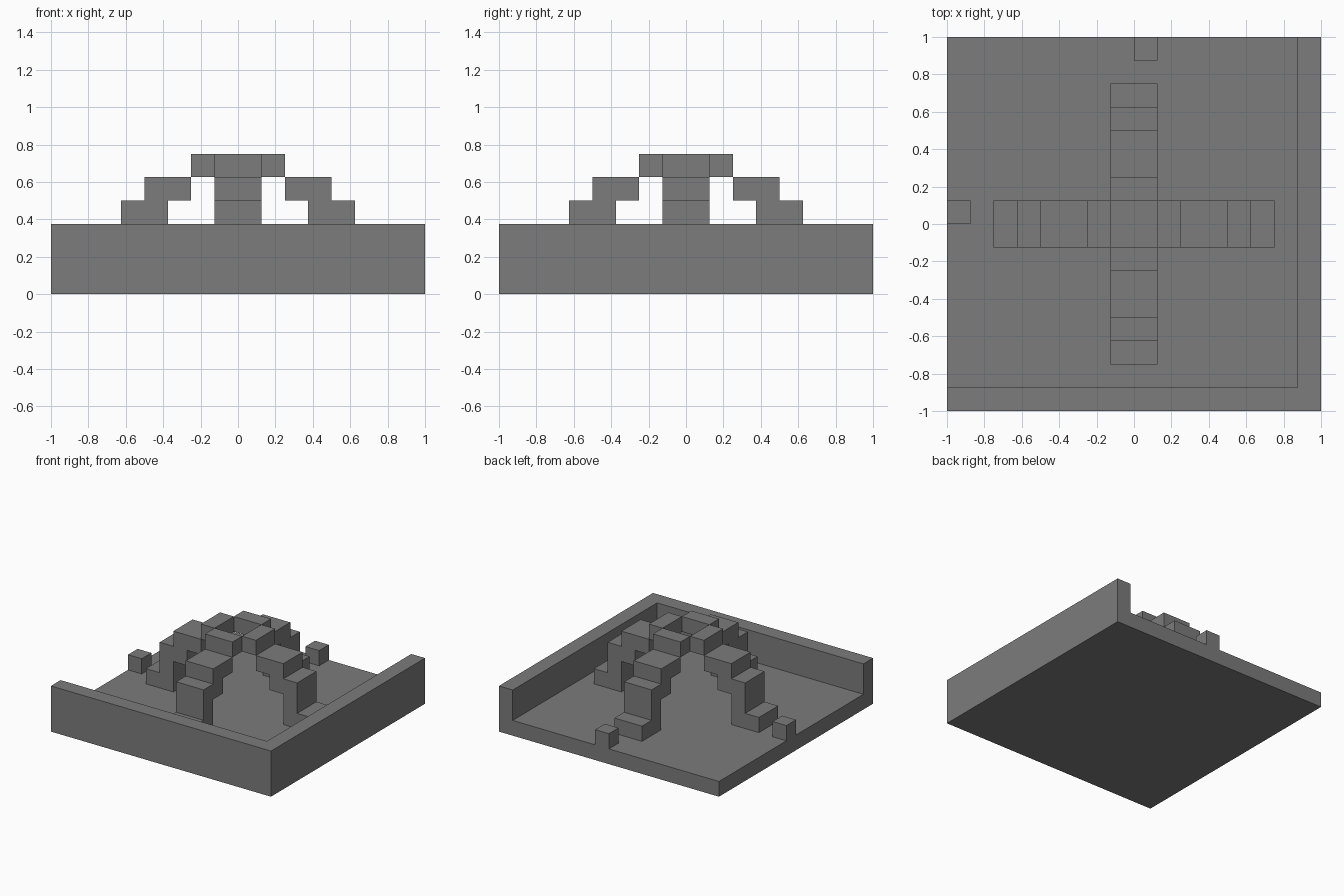
import bpy, bmesh, math
from mathutils import Matrix, Vector

U = 0.125  # one block

cube = bpy.data.objects.get("Cube")
if cube:
    bpy.data.objects.remove(cube, do_unlink=True)

stone = bpy.data.materials.new("grey_stone")
stone.use_nodes = True
grey = (0.2, 0.2, 0.2, 1)
stone.diffuse_color = grey
stone.node_tree.nodes["Principled BSDF"].inputs["Base Color"].default_value = grey


def finish(bm, name):
    bmesh.ops.dissolve_limit(bm, angle_limit=0.01, verts=bm.verts[:], edges=bm.edges[:])
    bmesh.ops.recalc_face_normals(bm, faces=bm.faces[:])
    mesh = bpy.data.meshes.new(name)
    bm.to_mesh(mesh)
    bm.free()
    mesh.materials.append(stone)
    obj = bpy.data.objects.new(name, mesh)
    bpy.context.collection.objects.link(obj)
    return obj


def raise_faces(bm, faces, height):
    """Extrude faces straight up and return the new top faces."""
    geom = bmesh.ops.extrude_face_region(bm, geom=faces)["geom"]
    verts = [g for g in geom if isinstance(g, bmesh.types.BMVert)]
    bmesh.ops.translate(bm, verts=verts, vec=(0, 0, height))
    return [g for g in geom if isinstance(g, bmesh.types.BMFace)]


def prism(name, profile, turn):
    """Side profile in block units, two blocks wide, turned about the centre."""
    bm = bmesh.new()
    face = bm.faces.new([bm.verts.new((x * U, -U, z * U)) for x, z in profile])
    geom = bmesh.ops.extrude_face_region(bm, geom=[face])["geom"]
    verts = [g for g in geom if isinstance(g, bmesh.types.BMVert)]
    bmesh.ops.translate(bm, verts=verts, vec=(0, 2 * U, 0))
    bm.transform(Matrix.Rotation(turn, 4, "Z"))
    return finish(bm, name)


# Base: floor slab with a raised wall along the front and the +x side
bm = bmesh.new()
xs, ys = (-1, 1 - U, 1), (-1, U - 1, 1)
grid = [[bm.verts.new((x, y, 0)) for x in xs] for y in ys]
cells = [bm.faces.new((grid[j][i], grid[j][i + 1], grid[j + 1][i + 1], grid[j + 1][i]))
         for j in range(2) for i in range(2)]
tops = raise_faces(bm, cells, U)
rim = []
for f in tops:
    c = f.calc_center_median()
    if c.x > 1 - U or c.y < U - 1:
        rim.append(f)
raise_faces(bm, rim, 2 * U)
finish(bm, "base_with_walls")

# Four stepped arch legs and the ring of crown blocks above them
leg = [(4, 1), (6, 1), (6, 2), (5, 2), (5, 4), (4, 4), (4, 5),
       (2, 5), (2, 4), (3, 4), (3, 3), (4, 3)]
crown = [(1, 5), (2, 5), (2, 6), (1, 6)]
for k, side in enumerate(("left", "back", "right", "front")):
    prism(side + "_arch_leg", leg, k * math.pi / 2)
    prism(side + "_crown_block", crown, k * math.pi / 2)

# Small marker blocks on the two open edges
for name, x, y in (("back_marker", 0.5, 7.5), ("right_marker", -7.5, 0.5)):
    bm = bmesh.new()
    bmesh.ops.create_cube(bm, size=U, matrix=Matrix.Translation(Vector((x, y, 1.5)) * U))
    finish(bm, name)
